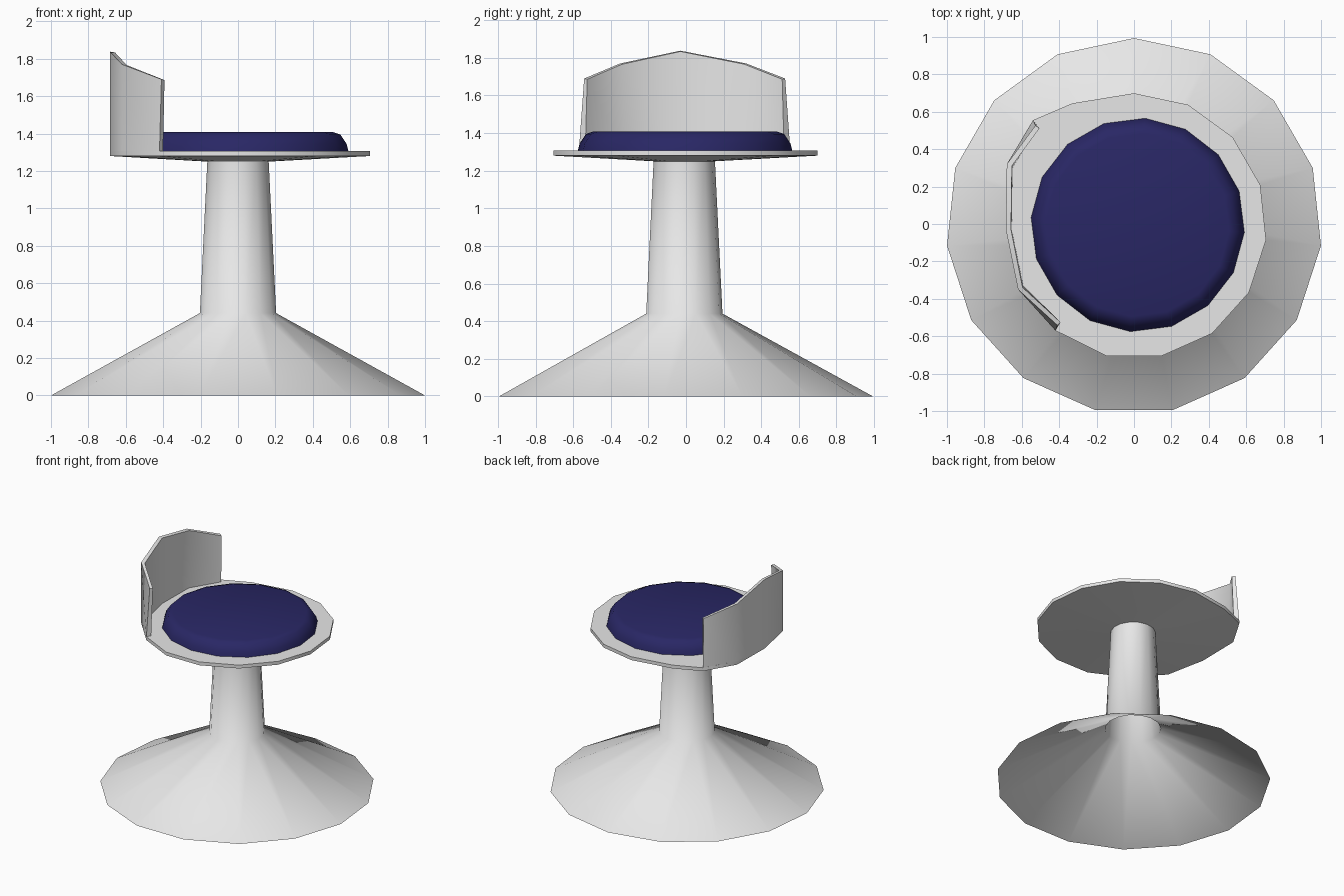
import bpy, bmesh
from math import radians, sin, cos

if "Cube" in bpy.data.objects:
    bpy.data.objects.remove(bpy.data.objects["Cube"], do_unlink=True)

SIDES = 15
CENTRE_Y = -0.011


def material(name, rgb):
    mat = bpy.data.materials.new(name)
    mat.use_nodes = True
    mat.diffuse_color = (*rgb, 1)
    mat.node_tree.nodes["Principled BSDF"].inputs["Base Color"].default_value = (*rgb, 1)
    return mat


def circle(r, z, sides=SIDES, start=90, cx=0, cy=CENTRE_Y):
    angles = [radians(start + 360 * i / sides) for i in range(sides)]
    return [(cx + r * cos(a), cy + r * sin(a), z) for a in angles]


def loft(name, rings, mat, closed=True, cap_start=False, cap_end=False, angle=40):
    """Skin equal-length rings of points with quads."""
    bm = bmesh.new()
    loops = [[bm.verts.new(p) for p in ring] for ring in rings]
    n = len(loops[0])
    for a, b in zip(loops, loops[1:]):
        for i in range(n if closed else n - 1):
            j = (i + 1) % n
            bm.faces.new((a[i], a[j], b[j], b[i]))
    if cap_start:
        bm.faces.new(loops[0][::-1])
    if cap_end:
        bm.faces.new(loops[-1])
    mesh = bpy.data.meshes.new(name)
    bm.to_mesh(mesh)
    bm.free()
    mesh.materials.append(mat)
    obj = bpy.data.objects.new(name, mesh)
    bpy.context.collection.objects.link(obj)
    bpy.ops.object.select_all(action="DESELECT")
    obj.select_set(True)
    bpy.context.view_layer.objects.active = obj
    bpy.ops.object.shade_smooth_by_angle(angle=radians(angle))
    return obj


shell = material("light grey shell", (0.8, 0.8, 0.8))
fabric = material("navy fabric", (0.022, 0.02, 0.13))

# Hollow flared foot and tapering stem
loft("pedestal", [circle(1.005, 0), circle(0.205, 0.44), circle(0.165, 1.25)],
     shell, angle=75)

# Seat plate: the rim bulges where the backrest grows out of it
BACK = [(-0.54, 0.555), (-0.68, 0.32), (-0.685, -0.03), (-0.62, -0.35), (-0.42, -0.57)]


def rim(z):
    ring = circle(0.71, z)
    ring[1] = (-0.33, 0.645, z)
    for i, (x, y) in enumerate(BACK):
        ring[i + 2] = (x, y, z)
    return ring


loft("seat_plate", [circle(0.165, 1.25), rim(1.28), rim(1.307)], shell, cap_end=True)

# Curved backrest rising from the rim, highest in the middle
TOP = [1.69, 1.77, 1.838, 1.77, 1.69]
sections = []
for (x, y), z in zip(BACK, TOP):
    xi, yi = x * 0.955, y * 0.94
    xt, yt = (x * 0.975, y * 0.95) if z < 1.7 else (x, y)
    sections.append([(x, y, 1.3), (xi, yi, 1.3), (xt * 0.96, yt * 0.97, z - 0.004), (xt, yt, z)])
loft("backrest", sections, shell, cap_start=True, cap_end=True)

# Round cushion with softened upper edge
pad = [(0.572, 1.305), (0.562, 1.345), (0.528, 1.395), (0.49, 1.408)]
loft("cushion", [circle(r, z, 16, 86, 0.02, -0.005) for r, z in pad],
     fabric, cap_end=True, angle=60)
